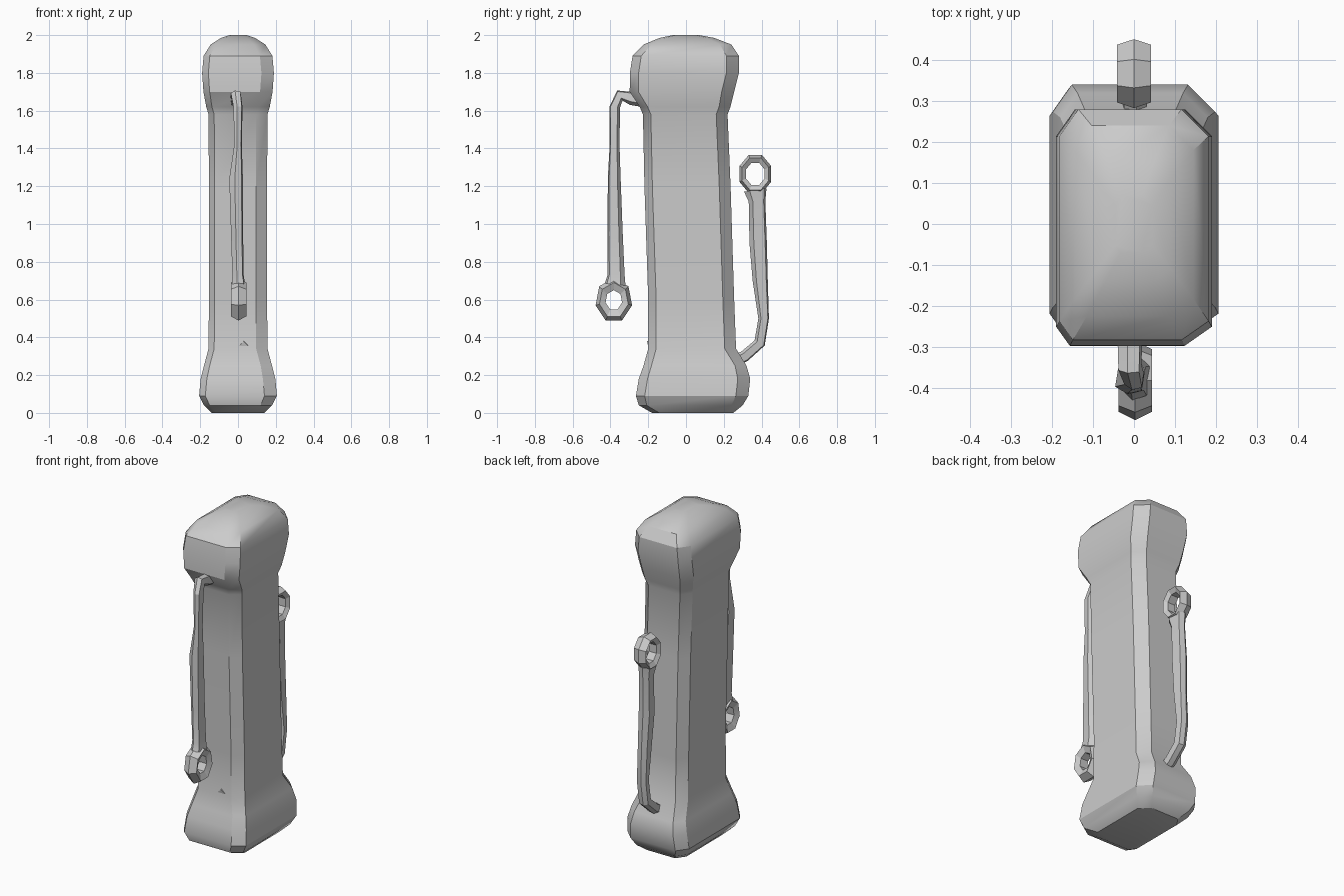
import bpy, bmesh, math
from mathutils import Vector, Matrix

cube = bpy.data.objects.get("Cube")
if cube:
    bpy.data.objects.remove(cube, do_unlink=True)

grey = bpy.data.materials.new("plain grey")
grey.use_nodes = True
GREY = (0.6, 0.6, 0.6, 1)
grey.diffuse_color = GREY
grey.node_tree.nodes["Principled BSDF"].inputs["Base Color"].default_value = GREY


def finish(name, bm, angle):
    bmesh.ops.recalc_face_normals(bm, faces=bm.faces[:])
    mesh = bpy.data.meshes.new(name)
    bm.to_mesh(mesh)
    bm.free()
    mesh.materials.append(grey)
    obj = bpy.data.objects.new(name, mesh)
    bpy.context.collection.objects.link(obj)
    bpy.ops.object.select_all(action='DESELECT')
    obj.select_set(True)
    bpy.context.view_layer.objects.active = obj
    bpy.ops.object.shade_smooth_by_angle(angle=math.radians(angle))
    return obj


def loft(name, rings, angle):
    """Skin a list of closed point loops and cap both ends."""
    bm = bmesh.new()
    loops = [[bm.verts.new(p) for p in ring] for ring in rings]
    for a, b in zip(loops, loops[1:]):
        for i in range(len(a)):
            j = (i + 1) % len(a)
            bm.faces.new((a[i], a[j], b[j], b[i]))
    bm.faces.new(loops[0][::-1])
    bm.faces.new(loops[-1])
    return finish(name, bm, angle)


def block_ring(z, half, front, back, cut=1.0):
    """Rectangle with four uneven chamfered corners."""
    s, w = 0.03 * cut, 0.06 * cut
    return [Vector(p) for p in (
        (-half + s, front, z), (half - w, front, z),
        (half, front + w * 0.7, z), (half, back - w, z),
        (half - w, back, z), (-half + w * 0.7, back, z),
        (-half, back - w, z), (-half, front + w * 0.7, z))]


# Column with flared foot and rounded head: height, half width, front, back, chamfer
sections = [
    (0.0, 0.14, -0.18, 0.25, 0.9), (0.04, 0.18, -0.25, 0.30, 1),
    (0.09, 0.206, -0.265, 0.33, 1.1), (0.18, 0.198, -0.25, 0.34, 1.1),
    (0.25, 0.18, -0.225, 0.32, 1), (0.34, 0.156, -0.2, 0.265, 1),
    (0.6, 0.154, -0.2, 0.255, 1), (1.2, 0.154, -0.22, 0.236, 1),
    (1.58, 0.156, -0.228, 0.22, 1), (1.62, 0.168, -0.245, 0.235, 1),
    (1.7, 0.183, -0.298, 0.255, 1.1), (1.8, 0.19, -0.297, 0.28, 1.1),
    (1.89, 0.182, -0.283, 0.28, 1.1), (1.95, 0.145, -0.225, 0.24, 1),
    (1.985, 0.09, -0.14, 0.15, 0.7), (2.0, 0.045, -0.07, 0.07, 0.4)]
loft("column_body", [block_ring(*s) for s in sections], 32)


def strap(name, path):
    """Six-sided strap swept in the side plane: x, y, z, half width, half depth."""
    pts = [Vector(p[:3]) for p in path]
    rings = []
    for i, (x, y, z, w, d) in enumerate(path):
        t = (pts[min(i + 1, len(pts) - 1)] - pts[max(i - 1, 0)])
        t = Vector((0, t.y, t.z)).normalized()
        n = Vector((0, -t.z, t.y))
        outline = ((-1, -0.5), (-0.2, -1), (0.8, -0.8),
                   (1, 0.5), (0.2, 1), (-0.8, 0.8))
        rings.append([pts[i] + Vector((a * w, 0, 0)) + n * b * d
                      for a, b in outline])
    return loft(name, rings, 25)


def loop_end(name, centre, sides, major, minor, start):
    """Chunky faceted ring whose hole faces sideways."""
    bm = bmesh.new()
    grid = []
    for i in range(sides):
        a = start + math.tau * i / sides
        row = []
        for k in range(5):
            b = math.tau * k / 5
            r = major + minor * math.cos(b)
            row.append(bm.verts.new((0.043 * math.sin(b), r * math.cos(a),
                                     r * math.sin(a) * 1.2)))
        grid.append(row)
    for i in range(sides):
        for k in range(5):
            m, n = (i + 1) % sides, (k + 1) % 5
            bm.faces.new((grid[i][k], grid[m][k], grid[m][n], grid[i][n]))
    bmesh.ops.transform(bm, matrix=Matrix.Translation(centre), verts=bm.verts[:])
    return finish(name, bm, 20)


# Front strap hanging from the head
strap("front_strap", [
    (-0.01, -0.2, 1.65, 0.03, 0.035), (-0.01, -0.29, 1.665, 0.03, 0.035),
    (-0.01, -0.35, 1.68, 0.028, 0.03), (0, -0.377, 1.62, 0.024, 0.028),
    (0, -0.378, 1.42, 0.02, 0.026), (-0.01, -0.38, 1.24, 0.036, 0.034),
    (-0.005, -0.375, 0.95, 0.032, 0.04), (0, -0.37, 0.73, 0.03, 0.045),
    (0.003, -0.375, 0.68, 0.035, 0.055)])
loop_end("front_strap_loop", (0.003, -0.382, 0.596), 7, 0.069, 0.03, math.pi / 2)

# Back strap rising from the foot
strap("back_strap", [
    (0, 0.22, 0.26, 0.03, 0.03), (0, 0.31, 0.3, 0.03, 0.03),
    (0, 0.39, 0.37, 0.03, 0.03), (0, 0.411, 0.5, 0.03, 0.028),
    (0, 0.393, 0.7, 0.03, 0.04), (-0.005, 0.382, 0.9, 0.034, 0.046),
    (0, 0.376, 1.12, 0.03, 0.044), (0, 0.367, 1.18, 0.035, 0.06)])
loop_end("back_strap_loop", (0, 0.367, 1.265), 8, 0.07, 0.021, math.pi / 8)

# Small notch facet where the front panel meets the foot
loft("front_foot_notch", [
    [Vector((-0.035, -0.19, 0.32)), Vector((0.095, -0.19, 0.32)),
     Vector((0.03, -0.19, 0.38))],
    [Vector((0.028, -0.206, 0.375)), Vector((0.032, -0.206, 0.375)),
     Vector((0.03, -0.206, 0.38))]], 20)
